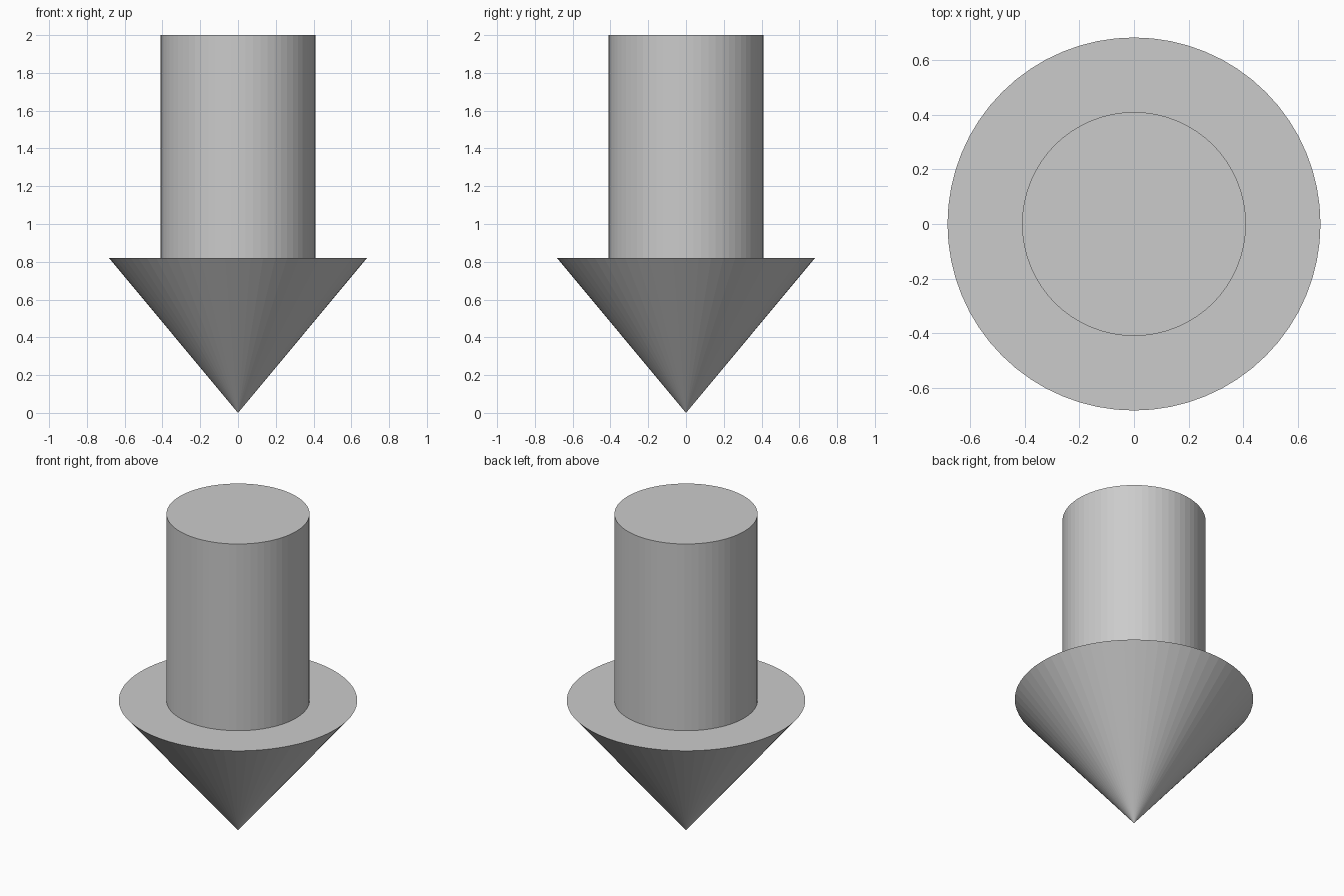
import bpy

if "Cube" in bpy.data.objects:
    bpy.data.objects.remove(bpy.data.objects["Cube"])

SIDES = 64
HEAD_H, HEAD_R = 0.82, 0.683
SHAFT_R, TOP = 0.41, 2.0

# Pointed head, tip resting on the ground
bpy.ops.mesh.primitive_cone_add(vertices=SIDES, radius1=0, radius2=HEAD_R,
                                depth=HEAD_H, location=(0, 0, HEAD_H / 2))
bpy.context.object.name = "arrow_head"

# Round shaft standing on the flat back of the head
bpy.ops.mesh.primitive_cylinder_add(vertices=SIDES, radius=SHAFT_R,
                                    depth=TOP - HEAD_H,
                                    location=(0, 0, (TOP + HEAD_H) / 2))
bpy.context.object.name = "arrow_shaft"
